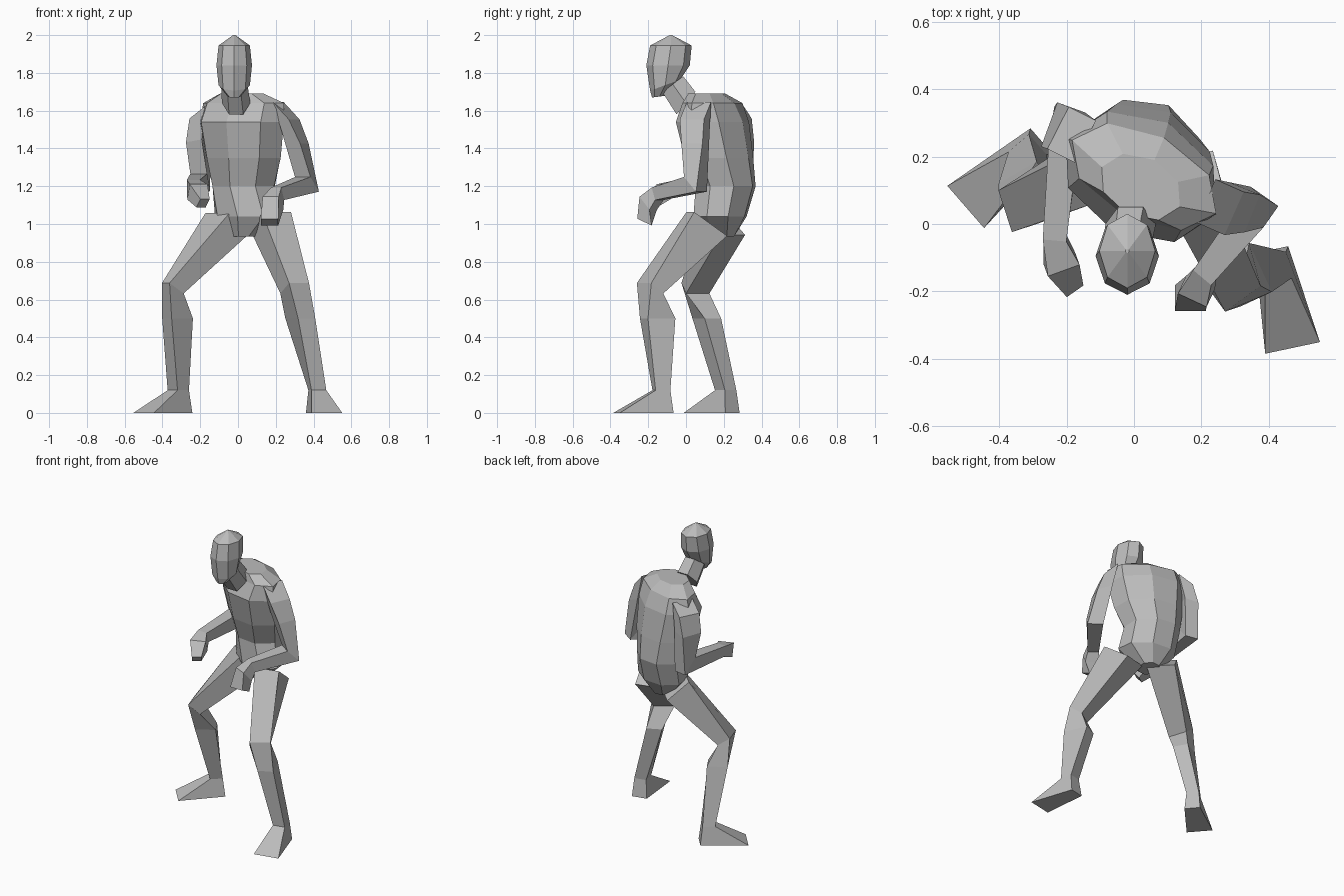
import bpy
import bmesh
from math import cos, sin, radians, tau, sqrt
from mathutils import Vector, Euler

default_cube = bpy.data.objects.get("Cube")
if default_cube:
    bpy.data.objects.remove(default_cube, do_unlink=True)

# One plain clay grey for the whole figure
grey = bpy.data.materials.new("clay_grey")
grey.use_nodes = True
grey_colour = (0.5, 0.5, 0.5, 1)
grey.diffuse_color = grey_colour
grey.node_tree.nodes["Principled BSDF"].inputs["Base Color"].default_value = grey_colour


def section(sides, centre, half_width, half_depth, pitch=0, roll=0, yaw=0):
    """Box (four sides) or oval cross-section, turned about its centre."""
    turn = Euler((radians(pitch), radians(roll), radians(yaw))).to_matrix()
    start, scale = (tau / 8, sqrt(2)) if sides == 4 else (0, 1)
    loop = []
    for i in range(sides):
        angle = start + tau * i / sides
        corner = Vector((half_width * cos(angle), half_depth * sin(angle), 0))
        loop.append(Vector(centre) + turn @ (corner * scale))
    return loop


def skin(name, loops):
    """Join neighbouring loops with flat faces and cap both ends."""
    bm = bmesh.new()
    rings = [[bm.verts.new(point) for point in loop] for loop in loops]
    for lower, upper in zip(rings, rings[1:]):
        count = len(lower)
        for i in range(count):
            j = (i + 1) % count
            bm.faces.new((lower[i], lower[j], upper[j], upper[i]))
    bm.faces.new(rings[0])
    bm.faces.new(rings[-1])
    bmesh.ops.recalc_face_normals(bm, faces=bm.faces)
    mesh = bpy.data.meshes.new(name)
    bm.to_mesh(mesh)
    bm.free()
    mesh.materials.append(grey)
    part = bpy.data.objects.new(name, mesh)
    bpy.context.collection.objects.link(part)
    return part


def loft(name, sides, sections):
    return skin(name, [section(sides, *values) for values in sections])


def foot(name, x, y, yaw):
    """Wedge from a flared sole up to the ankle."""
    turn = Euler((0, 0, radians(yaw))).to_matrix()
    sole = [(0.05, 0.055), (-0.05, 0.055), (-0.083, -0.243), (0.083, -0.243)]
    floor = [Vector((x, y, 0)) + turn @ Vector((u, v, 0)) for u, v in sole]
    ankle = section(4, (x, y, 0.12), 0.04, 0.04, 0, 0, yaw)
    skin(name, [floor, ankle])


# Torso, twisting from the hips to the shoulders
loft("torso", 8, [
    ((0.03, 0.18, 0.935), 0.07, 0.08, 0, 0, -20),
    ((0.05, 0.18, 1.04), 0.185, 0.14, 0, 0, -22),
    ((0.03, 0.21, 1.2), 0.18, 0.16, 0, 0, -27),
    ((0.03, 0.175, 1.35), 0.22, 0.175, 0, 0, -27),
    ((0.02, 0.14, 1.54), 0.25, 0.18, 0, 0, -27),
    ((0.03, 0.14, 1.64), 0.24, 0.13, 0, 0, -27),
    ((0.02, 0.11, 1.69), 0.13, 0.09, 0, 0, -27),
])

# Neck leaning forward, and head
loft("neck", 6, [
    ((-0.01, 0, 1.64), 0.075, 0.09, 50),
    ((-0.02, -0.07, 1.74), 0.07, 0.08, 38),
])
loft("head", 8, [
    ((-0.02, -0.14, 1.675), 0.035, 0.04, 8),
    ((-0.02, -0.11, 1.735), 0.083, 0.085, 20),
    ((-0.02, -0.095, 1.84), 0.094, 0.115),
    ((-0.02, -0.08, 1.945), 0.083, 0.11),
    ((-0.02, -0.08, 2.0), 0.006, 0.006),
])

# Legs: hip, knee, calf and ankle
loft("left_leg", 4, [
    ((0.18, 0.11, 1.0), 0.08, 0.11, -35, 0, 15),
    ((0.3, -0.19, 0.66), 0.065, 0.048, -35, 0, 36),
    ((0.33, -0.15, 0.5), 0.05, 0.08, 0, 0, 25),
    ((0.42, -0.13, 0.12), 0.04, 0.04, 0, 0, 12),
])
loft("right_leg", 4, [
    ((-0.06, 0.2, 1.0), 0.09, 0.09, -40, 0, -45),
    ((-0.345, 0.05, 0.66), 0.065, 0.048, -35, 0, -72),
    ((-0.32, 0.11, 0.5), 0.05, 0.065, 0, 0, -60),
    ((-0.316, 0.21, 0.12), 0.04, 0.04, 0, 0, -49),
])
foot("left_foot", 0.42, -0.13, 12)
foot("right_foot", -0.316, 0.21, -49)

# Arms: shoulder, upper arm, elbow and wrist
left_wrist = ((0.21, -0.15, 1.16), 0.035, 0.035, -70, 0, -40)
right_wrist = ((-0.235, -0.04, 1.2), 0.035, 0.035, -75, 0, -5)
loft("left_arm", 4, [
    ((0.255, 0.05, 1.6), 0.065, 0.07, 0, 45, -24),
    ((0.305, 0.05, 1.45), 0.055, 0.06, 0, 25, -22),
    ((0.365, 0.05, 1.21), 0.05, 0.055, -45, 0, -35),
    left_wrist,
])
loft("right_arm", 4, [
    ((-0.185, 0.265, 1.59), 0.055, 0.07, 0, -35, -27),
    ((-0.21, 0.28, 1.44), 0.045, 0.07, 0, -10, -20),
    ((-0.2, 0.295, 1.22), 0.045, 0.065, -45, 0, -10),
    right_wrist,
])

# Hands drooping from the wrists
loft("left_hand", 4, [
    left_wrist,
    ((0.185, -0.2, 1.11), 0.047, 0.045, -50, 0, -25),
    ((0.167, -0.22, 1.01), 0.046, 0.042, -25, 0, 0),
])
loft("right_hand", 4, [
    right_wrist,
    ((-0.215, -0.12, 1.17), 0.05, 0.045, -65, 0, 20),
    ((-0.185, -0.185, 1.11), 0.03, 0.028, -50, 0, 35),
])
